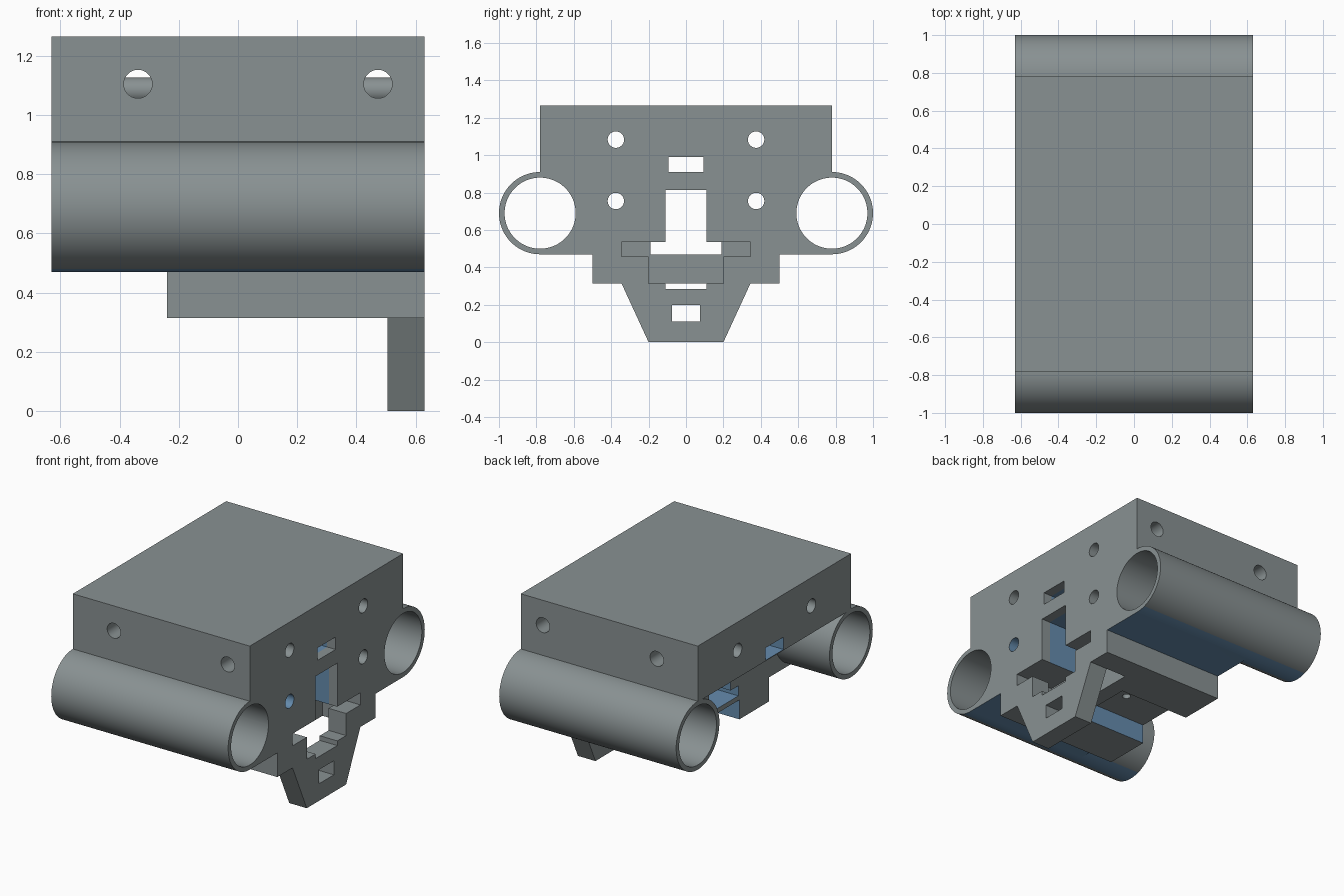
import bpy, bmesh, math
from mathutils import Matrix, Vector

if "Cube" in bpy.data.objects:
    bpy.data.objects.remove(bpy.data.objects["Cube"])


def material(name, rgb):
    m = bpy.data.materials.new(name)
    m.diffuse_color = (*rgb, 1)
    m.use_nodes = True
    m.node_tree.nodes["Principled BSDF"].inputs["Base Color"].default_value = m.diffuse_color
    return m


MATS = [material("grey plastic", (0.25, 0.285, 0.29)),
        material("blue inner faces", (0.13, 0.26, 0.42))]


def make(name, bm, mat=0):
    bmesh.ops.recalc_face_normals(bm, faces=bm.faces)
    for f in bm.faces:
        f.material_index = mat
    me = bpy.data.meshes.new(name)
    bm.to_mesh(me)
    bm.free()
    for m in MATS:
        me.materials.append(m)
    ob = bpy.data.objects.new(name, me)
    bpy.context.collection.objects.link(ob)
    return ob


def box(name, x0, x1, y0, y1, z0, z1, mat=0):
    bm = bmesh.new()
    bmesh.ops.create_cube(bm, size=1)
    for v in bm.verts:
        v.co = Vector(((x0 + x1) / 2 + v.co.x * (x1 - x0),
                       (y0 + y1) / 2 + v.co.y * (y1 - y0),
                       (z0 + z1) / 2 + v.co.z * (z1 - z0)))
    return make(name, bm, mat)


def rod(name, axis, center, r, length, seg=32, mat=0, caps=True):
    bm = bmesh.new()
    bmesh.ops.create_cone(bm, cap_ends=caps, segments=seg, radius1=r, radius2=r, depth=length)
    rot = Matrix.Rotation(math.pi / 2, 4, 'Y' if axis == 'X' else 'X')
    bm.transform(Matrix.Translation(center) @ rot)
    return make(name, bm, mat)


def combine(target, other, op):
    mod = target.modifiers.new(op, 'BOOLEAN')
    mod.operation, mod.object, mod.solver = op, other, 'EXACT'
    bpy.context.view_layer.update()
    dg = bpy.context.evaluated_depsgraph_get()
    me = bpy.data.meshes.new_from_object(target.evaluated_get(dg))
    target.modifiers.clear()
    target.data = me
    bpy.data.objects.remove(other)


# Main housing, lower block and rail sleeves
body = box("carriage_body", -0.63, 0.63, -0.78, 0.78, 0.905, 1.265)
combine(body, box("lower_body", -0.24, 0.63, -0.78, 0.78, 0.47, 1.0), 'UNION')
combine(body, box("block", -0.24, 0.63, -0.5, 0.5, 0.315, 0.6), 'UNION')
for s in (-1, 1):
    combine(body, rod("sleeve", 'X', (0, s * 0.78, 0.69), 0.22, 1.26, 80), 'UNION')

# Tapered front tongue
bm = bmesh.new()
pts = [(-0.2, 0), (0.2, 0), (0.345, 0.315), (0.345, 0.36), (-0.345, 0.36), (-0.345, 0.315)]
face = bm.faces.new([bm.verts.new((0.505, y, z)) for y, z in pts])
ext = bmesh.ops.extrude_face_region(bm, geom=[face])
for v in ext["geom"]:
    if isinstance(v, bmesh.types.BMVert):
        v.co.x = 0.63
combine(body, make("tongue", bm), 'UNION')

# Rail bores
for s in (-1, 1):
    combine(body, rod("bore", 'X', (0, s * 0.78, 0.69), 0.19, 1.4, 80), 'DIFFERENCE')

# Slots: x0, x1, half width, z0, z1, colour index
SLOTS = [
    (0.57, 0.7, 0.11, 0.5, 0.815, 0),      # tall slot, front lip
    (-0.4, 0.57, 0.11, 0.5, 0.815, 1),     # tall slot, inside
    (0.57, 0.7, 0.093, 0.91, 0.99, 0),     # upper window, front lip
    (-0.7, 0.57, 0.093, 0.91, 0.99, 1),    # upper window, inside
    (0.36, 0.7, 0.345, 0.457, 0.535, 0),   # wide pocket
    (0.36, 0.505, 0.345, 0.2, 0.5, 0),     # pocket open below
    (0.45, 0.7, 0.2, 0.315, 0.5, 0),       # front mouth
    (0.45, 0.7, 0.11, 0.285, 0.35, 0),     # mouth notch
    (-0.4, 0.45, 0.19, 0.47, 0.535, 1),    # long channel
    (-0.4, 0.26, 0.2, 0.2, 0.44, 1),       # bottom channel
    (0.4, 0.7, 0.075, 0.11, 0.2, 0),       # tongue window
]
for x0, x1, w, z0, z1, m in SLOTS:
    combine(body, box("slot", x0, x1, -w, w, z0, z1, m), 'DIFFERENCE')

# Lengthwise screw holes
for s in (-1, 1):
    for z in (1.083, 0.755, 0.565):
        blue = (s, z) in ((-1, 0.755), (1, 0.565))
        combine(body, rod("hole", 'X', (0, s * 0.375, z), 0.044, 1.5, 28, int(blue)), 'DIFFERENCE')

# Crosswise holes
for x in (-0.338, 0.473):
    combine(body, rod("hole", 'Y', (x, 0, 1.105), 0.048, 2.2, 28), 'DIFFERENCE')

# Small hole in the channel roof
bm = bmesh.new()
bmesh.ops.create_cone(bm, cap_ends=True, segments=20, radius1=0.025, radius2=0.025, depth=0.1)
bm.transform(Matrix.Translation((0.06, 0, 0.455)))
combine(body, make("hole", bm), 'DIFFERENCE')

# Blue underside beside the block, and channel sides
for p in body.data.polygons:
    if p.normal.z < -0.9 and abs(p.center.z - 0.47) < 0.01 and abs(p.center.y) > 0.45:
        p.material_index = 1
    elif abs(p.normal.x) > 0.9 or (p.normal.z < -0.9 and p.center.z < 0.46):
        p.material_index = 0

# Liners of the upper screw holes, crossing the crosswise holes
liners = [rod("screw_liner_" + n, 'X', (0, s * 0.375, 1.083), 0.044, 1.25, 28, caps=False)
          for n, s in (("front", -1), ("back", 1))]

for ob in [body] + liners:
    bpy.ops.object.select_all(action='DESELECT')
    ob.select_set(True)
    bpy.context.view_layer.objects.active = ob
    bpy.ops.object.shade_smooth_by_angle(angle=math.radians(30))
